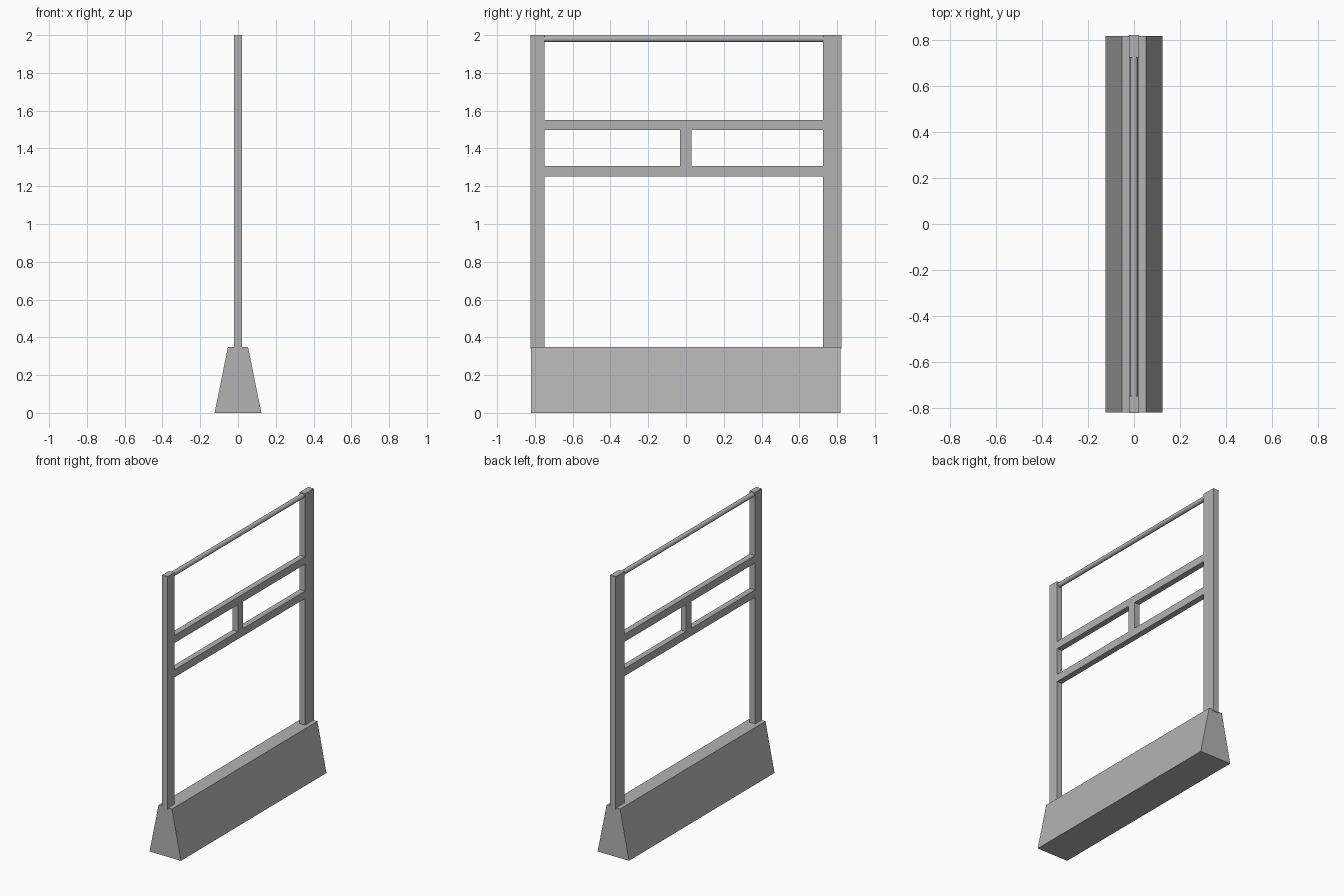
import bpy, bmesh, math

if "Cube" in bpy.data.objects:
    bpy.data.objects.remove(bpy.data.objects["Cube"])

grey = bpy.data.materials.new("dark_grey")
grey.diffuse_color = (0.45, 0.45, 0.45, 1)
grey.use_nodes = True
grey.node_tree.nodes["Principled BSDF"].inputs["Base Color"].default_value = grey.diffuse_color


def make_object(name, bm):
    bmesh.ops.recalc_face_normals(bm, faces=bm.faces)
    mesh = bpy.data.meshes.new(name)
    bm.to_mesh(mesh)
    bm.free()
    mesh.materials.append(grey)
    obj = bpy.data.objects.new(name, mesh)
    bpy.context.collection.objects.link(obj)
    return obj


def prism(name, profile, y0, y1):
    """Extrude an (x, z) profile along y."""
    bm = bmesh.new()
    face = bm.faces.new([bm.verts.new((x, y0, z)) for x, z in profile])
    ext = bmesh.ops.extrude_face_region(bm, geom=[face])
    verts = [v for v in ext["geom"] if isinstance(v, bmesh.types.BMVert)]
    bmesh.ops.translate(bm, verts=verts, vec=(0, y1 - y0, 0))
    return make_object(name, bm)


def bar(name, half_x, y0, y1, z0, z1):
    return prism(name, [(-half_x, z0), (half_x, z0), (half_x, z1), (-half_x, z1)], y0, y1)


# Tapered concrete-style base
prism("base", [(-0.124, 0), (0.124, 0), (0.053, 0.35), (-0.053, 0.35)], -0.82, 0.819)

# Side posts, the back one slightly wider
bar("front_post", 0.0215, -0.823, -0.748, 0.34, 2.0)
bar("back_post", 0.0215, 0.725, 0.823, 0.34, 2.0)

# Two cross rails with a short divider between them
for name, z in (("lower_rail", 1.252), ("upper_rail", 1.497)):
    bar(name, 0.021, -0.748, 0.725, z, z + 0.054)
bar("divider", 0.021, -0.031, 0.029, 1.306, 1.497)

# Round top bar
r, sides = 0.017, 12
circle = [(r * math.cos(math.tau * i / sides), 1.98 + r * math.sin(math.tau * i / sides))
          for i in range(sides)]
top_bar = prism("top_bar", circle, -0.748, 0.725)
bpy.context.view_layer.objects.active = top_bar
top_bar.select_set(True)
bpy.ops.object.shade_smooth_by_angle(angle=math.radians(40))
